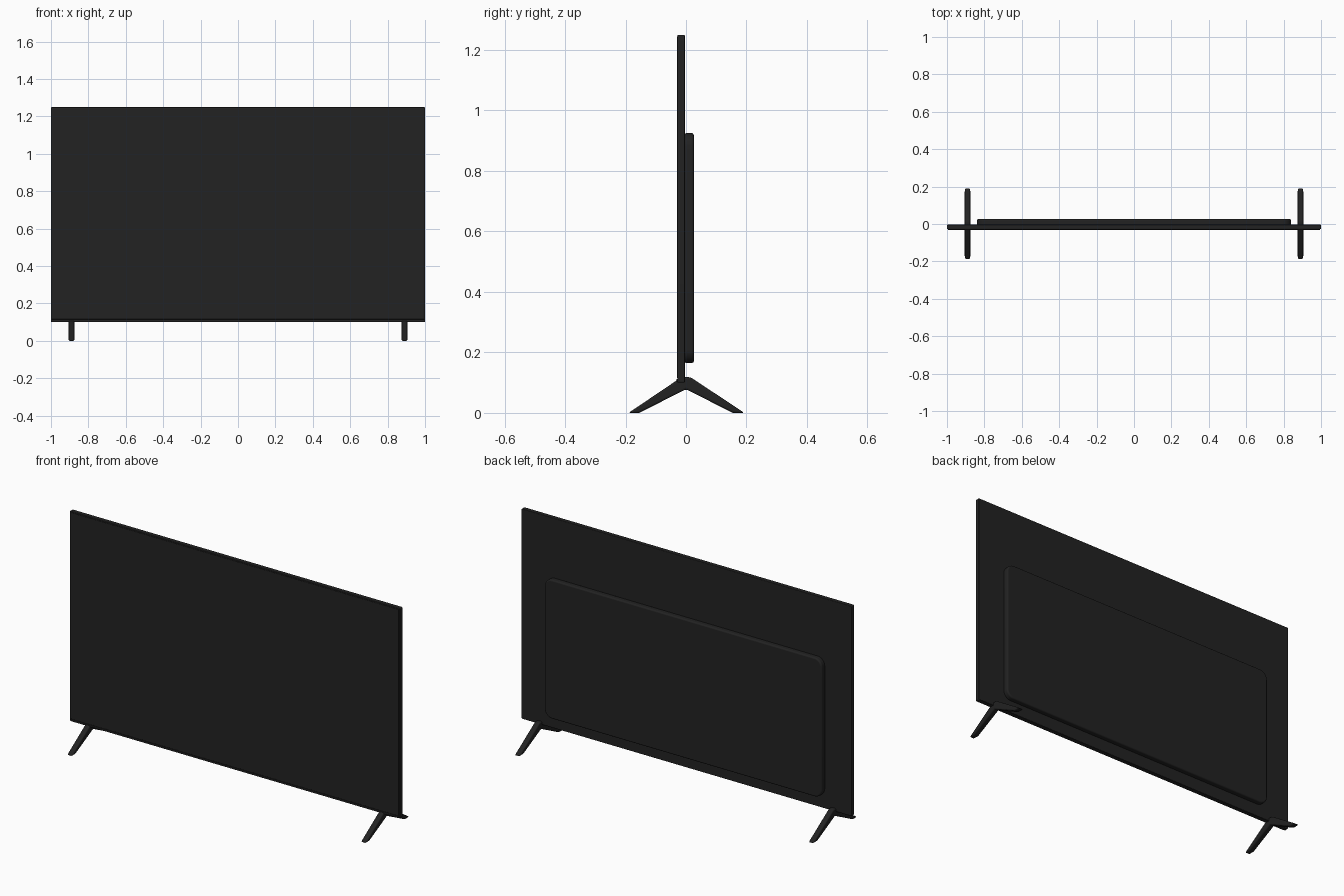
import bpy, bmesh, math
from mathutils import Vector

old = bpy.data.objects.get("Cube")
if old:
    bpy.data.objects.remove(old, do_unlink=True)

black = bpy.data.materials.new("matte black plastic")
black.use_nodes = True
colour = (0.016, 0.016, 0.016, 1)
black.diffuse_color = colour
bsdf = black.node_tree.nodes["Principled BSDF"]
bsdf.inputs["Base Color"].default_value = colour
bsdf.inputs["Roughness"].default_value = 0.6


def prism(name, outline, depth, bevel, corner=0.0):
    """Extrude an outline along depth, optionally rounding its corners."""
    bm = bmesh.new()
    face = bm.faces.new([bm.verts.new(p) for p in outline])
    if corner:
        bmesh.ops.bevel(bm, geom=bm.verts[:], offset=corner, segments=8,
                        profile=0.5, affect='VERTICES')
    geom = bmesh.ops.extrude_face_region(bm, geom=bm.faces[:])["geom"]
    moved = [g for g in geom if isinstance(g, bmesh.types.BMVert)]
    bmesh.ops.translate(bm, verts=moved, vec=Vector(depth))
    bmesh.ops.recalc_face_normals(bm, faces=bm.faces[:])
    mesh = bpy.data.meshes.new(name)
    bm.to_mesh(mesh)
    bm.free()
    mesh.materials.append(black)
    obj = bpy.data.objects.new(name, mesh)
    bpy.context.collection.objects.link(obj)
    if bevel:
        mod = obj.modifiers.new("rounded edges", 'BEVEL')
        mod.width = bevel
        mod.segments = 3
        mod.limit_method = 'ANGLE'
        mod.angle_limit = math.radians(30)
    bpy.ops.object.select_all(action='DESELECT')
    obj.select_set(True)
    bpy.context.view_layer.objects.active = obj
    bpy.ops.object.shade_smooth_by_angle(angle=math.radians(35))
    return obj


def plate(name, half_width, z0, z1, y0, y1, bevel, corner=0.0):
    """Upright rectangular slab facing along y."""
    outline = [(-half_width, y0, z0), (half_width, y0, z0),
               (half_width, y0, z1), (-half_width, y0, z1)]
    return prism(name, outline, (0, y1 - y0, 0), bevel, corner)


# Display: slim frame, glass front and lower trim
plate("screen_frame", 1.0, 0.1, 1.25, -0.028, -0.004, 0.003, 0.005)
plate("screen_glass", 0.994, 0.115, 1.244, -0.03, -0.027, 0.001)
plate("lower_trim", 0.994, 0.102, 0.112, -0.031, -0.027, 0.001)

# Rounded electronics housing on the back
plate("rear_housing", 0.84, 0.165, 0.925, -0.006, 0.026, 0.007, 0.045)

# Splayed legs: an inverted V profile across the depth of the stand
half = [(-0.19, 0.0), (-0.155, 0.0), (0.0, 0.078)]
profile = half + [(0.155, 0.0), (0.193, 0.0), (0.015, 0.118), (-0.015, 0.118)]
for side, x in (("left", 0.89), ("right", -0.89)):
    prism(side + "_leg", [(x - 0.015, y, z) for y, z in profile],
          (0.03, 0, 0), 0.006)
